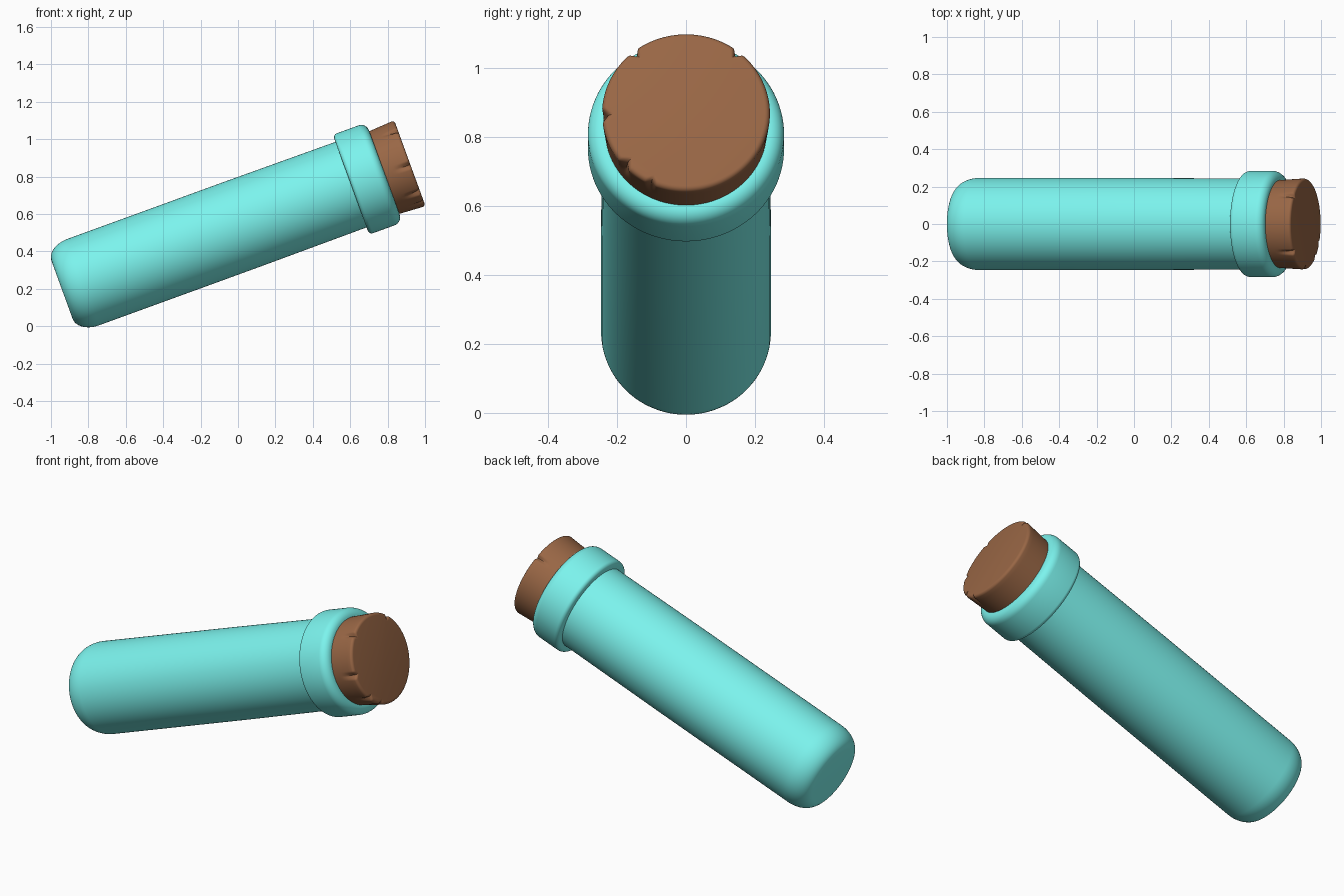
import bpy, bmesh, math

if "Cube" in bpy.data.objects:
    bpy.data.objects.remove(bpy.data.objects["Cube"])

TILT = math.radians(70)
ORIGIN = (-0.173, 0, 0.4745)


def material(name, rgb):
    m = bpy.data.materials.new(name)
    m.diffuse_color = (*rgb, 1)
    m.use_nodes = True
    m.node_tree.nodes["Principled BSDF"].inputs["Base Color"].default_value = m.diffuse_color
    return m


def lathe(name, profile, segs, mat, shape=None):
    """Revolve (radius, height) points about local z, then tilt into place."""
    bm = bmesh.new()
    rings = []
    for r, h in profile:
        ring = []
        for i in range(segs):
            a = math.tau * i / segs
            rr = r - (shape(a, r, h) if shape else 0)
            ring.append(bm.verts.new((rr * math.cos(a), rr * math.sin(a), h)))
        rings.append(ring)
    for lo, hi in zip(rings, rings[1:]):
        for i in range(segs):
            j = (i + 1) % segs
            bm.faces.new((lo[i], lo[j], hi[j], hi[i]))
    bm.faces.new(rings[0][::-1])
    bm.faces.new(rings[-1])
    bmesh.ops.recalc_face_normals(bm, faces=bm.faces)
    me = bpy.data.meshes.new(name)
    bm.to_mesh(me)
    bm.free()
    ob = bpy.data.objects.new(name, me)
    bpy.context.collection.objects.link(ob)
    ob.location = ORIGIN
    ob.rotation_euler = (0, TILT, 0)
    me.materials.append(mat)
    bpy.ops.object.select_all(action='DESELECT')
    ob.select_set(True)
    bpy.context.view_layer.objects.active = ob
    bpy.ops.object.shade_smooth_by_angle(angle=math.radians(40))
    return ob


def arc(cr, ch, ar, ah, a0, a1, n=8):
    """Elliptical corner points for a profile, angles in degrees."""
    return [(cr + ar * math.cos(math.radians(a0 + (a1 - a0) * i / n)),
             ch + ah * math.sin(math.radians(a0 + (a1 - a0) * i / n)))
            for i in range(n + 1)]


glass = material("turquoise", (0.2, 0.9, 0.85))
wood = material("cork_brown", (0.32, 0.135, 0.06))

# Tube body with rounded base
lathe("tube_body", arc(0.165, -0.697, 0.081, 0.12, -90, 0, 12) + [(0.246, 0.2), (0.243, 0.9)], 96, glass)

# Collar around the mouth
lathe("collar", [(0.23, 0.827)] + arc(0.262, 0.849, 0.022, 0.022, -90, 0)
      + arc(0.239, 0.972, 0.045, 0.045, 0, 90) + [(0.2, 1.017)], 96, glass)

# Cork stopper with gouges (direction, depth, half width in degrees) around its rim
TOP = 1.162
GOUGES = [(51, 0.022, 4), (129, 0.022, 4), (182, 0.02, 5), (222, 0.02, 5), (245, 0.014, 4)]


def gouge(a, r, h):
    cut = 0
    for deg, depth, width in GOUGES:
        target = math.radians(deg + 90)  # local x points down the slope
        d = abs(math.degrees((a - target + math.pi) % math.tau - math.pi))
        fade = max(0, 1 - (TOP - h) / 0.085)
        cut = max(cut, depth * fade * max(0, 1 - d / width))
    return cut


side = [(0.234 + 0.009 * i / 8, 1.0 + 0.145 * i / 8) for i in range(8)]
lathe("cork", [(0.234, 0.95)] + side + arc(0.228, 1.147, 0.015, 0.015, 0, 90, 5), 270, wood, gouge)
